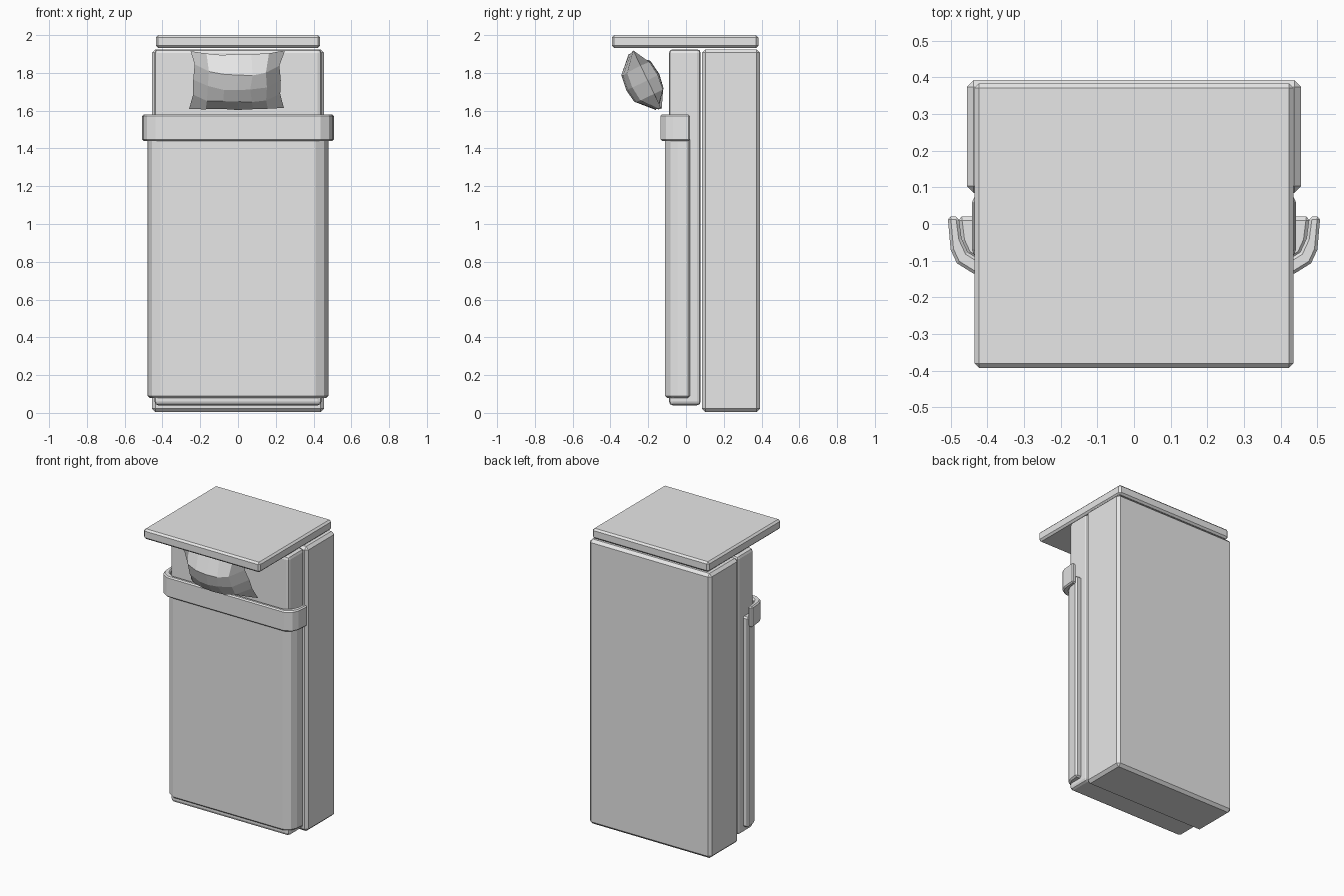
import bpy, bmesh, math, random
from mathutils import Vector

old = bpy.data.objects.get("Cube")
if old:
    bpy.data.objects.remove(old, do_unlink=True)
random.seed(4)

grey = bpy.data.materials.new("plain_grey")
grey.use_nodes = True
GREY = (0.8, 0.8, 0.8, 1)
grey.diffuse_color = GREY
grey.node_tree.nodes["Principled BSDF"].inputs["Base Color"].default_value = GREY


def finish(name, bm, bevel=0, segments=1):
    bmesh.ops.recalc_face_normals(bm, faces=bm.faces)
    mesh = bpy.data.meshes.new(name)
    bm.to_mesh(mesh)
    bm.free()
    mesh.materials.append(grey)
    obj = bpy.data.objects.new(name, mesh)
    bpy.context.collection.objects.link(obj)
    if bevel:
        mod = obj.modifiers.new("Bevel", 'BEVEL')
        mod.width = bevel
        mod.segments = segments
        mod.limit_method = 'ANGLE'
        mod.angle_limit = math.radians(50)
    return obj


def block(name, half_x, y0, y1, z0, z1, bevel, segments=1):
    bm = bmesh.new()
    bmesh.ops.create_cube(bm, size=1)
    for v in bm.verts:
        v.co = (v.co.x * 2 * half_x, y0 + (v.co.y + .5) * (y1 - y0),
                z0 + (v.co.z + .5) * (z1 - z0))
    return finish(name, bm, bevel, segments)


def extrude_outline(name, points, z0, z1, bevel):
    bm = bmesh.new()
    face = bm.faces.new([bm.verts.new((x, y, z0)) for x, y in points])
    out = bmesh.ops.extrude_face_region(bm, geom=[face])
    tops = [g for g in out["geom"] if isinstance(g, bmesh.types.BMVert)]
    bmesh.ops.translate(bm, verts=tops, vec=(0, 0, z1 - z0))
    return finish(name, bm, bevel)


def wrap(half_x, front, back=0.02):
    """Half outline of a sheet wrapped over the front corners, mirrored."""
    right = [(half_x, back), (half_x - .008, front + .065),
             (half_x - .025, front + .028), (half_x - .07, front)]
    return right + [(-x, y) for x, y in reversed(right)]


# Bed standing on its foot end
block("bed_base", .455, .085, .392, .004, 1.925, .018)
block("headboard", .435, -.392, .383, 1.932, 2.0, .012)
block("mattress", .442, -.09, .078, .04, 1.925, .02, 2)

# Blanket with its folded band
extrude_outline("blanket", wrap(.48, -.11), .08, 1.5, .01)
band = wrap(.508, -.135) + wrap(.478, -.105)[::-1]
extrude_outline("blanket_fold", band, 1.44, 1.58, .008)

# Pillow: two domed sheets sharing a pinched seam, leaning forward
bm = bmesh.new()
NU, NV = 6, 4
centre = Vector((-.005, -.205, 1.765))
along = Vector((0, -.436, .9))
outward = Vector((0, -.9, -.436))
grid = {}
for i in range(NU + 1):
    for j in range(NV + 1):
        u, v = 2 * i / NU - 1, 2 * j / NV - 1
        seam = abs(u) == 1 or abs(v) == 1
        dome = ((1 - u * u) * (1 - v * v)) ** .45
        x = .25 * u * (1 - .1 * (1 - v * v)) + random.uniform(-.008, .008)
        lift = .17 * v * (1 - .06 * (1 - u * u)) + random.uniform(-.006, .006)
        bow = .03 * (1 - u * u)
        for side in (1, -1):
            if side == -1 and seam:
                grid[i, j, side] = grid[i, j, 1]
                continue
            depth = bow + side * dome * (.095 if side == 1 else .1)
            p = centre + along * lift + outward * depth
            grid[i, j, side] = bm.verts.new((p.x + x, p.y, p.z))
for i in range(NU):
    for j in range(NV):
        for side in (1, -1):
            quad = [grid[i, j, side], grid[i + 1, j, side],
                    grid[i + 1, j + 1, side], grid[i, j + 1, side]]
            bm.faces.new(quad)
finish("pillow", bm)
